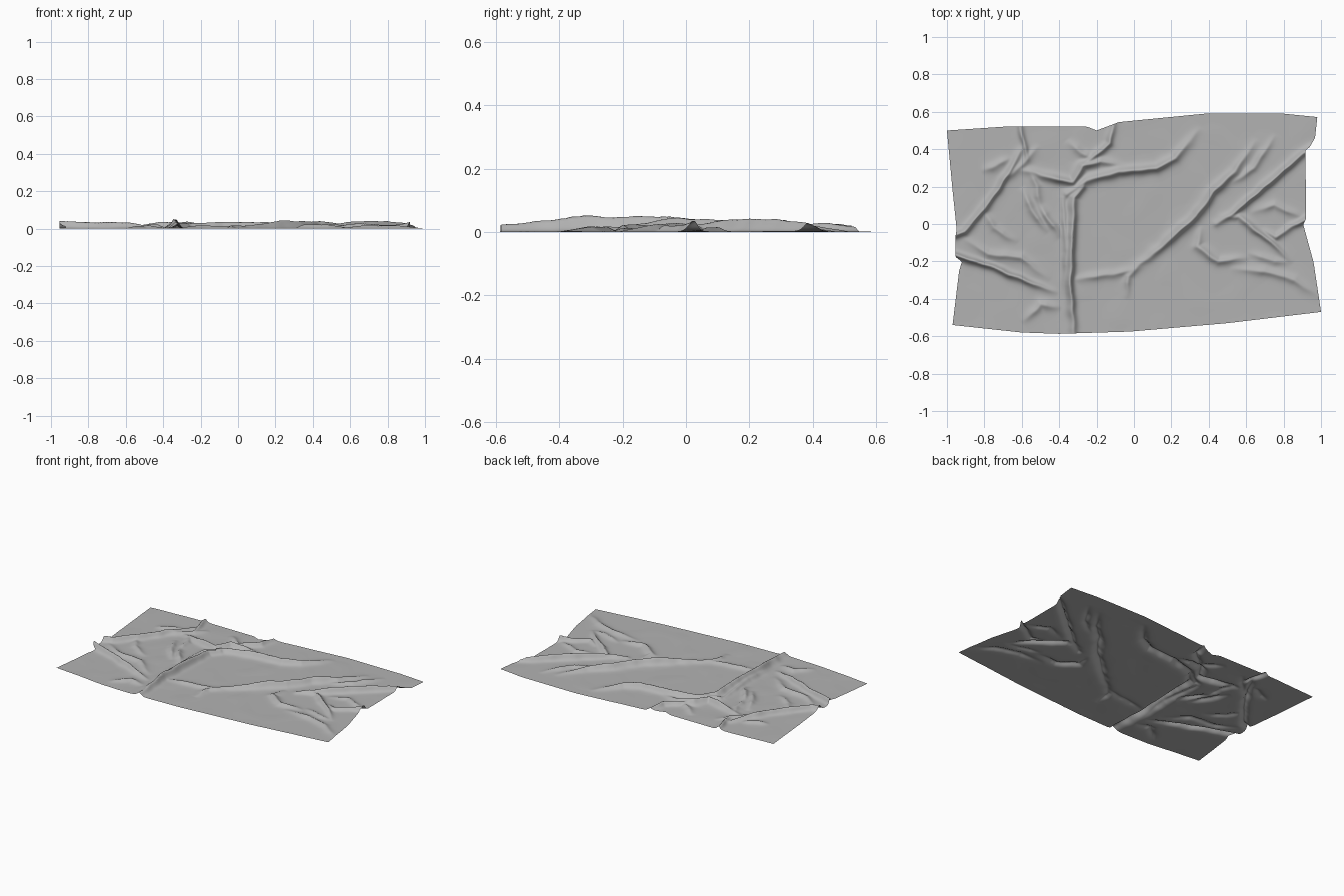
import bpy, bmesh, math
from mathutils import Vector, noise

NU, NV = 300, 175          # sheet resolution
folds = []


def lerp(a, b, t):
    return a + (b - a) * t


def fold(h0, h1, h2, width, *xy, lean=1.0):
    """Raised crease along a path; heights at its start, middle and end."""
    width *= .82
    pts = [(xy[i], xy[i + 1]) for i in range(0, len(xy), 2)]
    lens = [math.dist(a, b) for a, b in zip(pts, pts[1:])]
    r = width * max(1, lean) * 3.5
    folds.append((h0, h1, h2, width, lean, pts, lens, sum(lens), r,
                  min(xy[::2]) - r, max(xy[::2]) + r, min(xy[1::2]) - r, max(xy[1::2]) + r))


def fold_height(f, x, y):
    h0, h1, h2, w, lean, pts, lens, total, r, x0, x1, y0, y1 = f
    if not (x0 < x < x1 and y0 < y < y1):
        return 0.0
    best, at, side, run = r, 0, 0, 0
    for (ax, ay), (bx, by), l in zip(pts, pts[1:], lens):
        dx, dy = (bx - ax) / l, (by - ay) / l
        t = min(l, max(0, (x - ax) * dx + (y - ay) * dy))
        d = math.hypot(x - ax - dx * t, y - ay - dy * t)
        if d < best:
            best, at = d, (run + t) / total
            side = dx * (y - ay) - dy * (x - ax)
        run += l
    if best >= r:
        return 0.0
    h = lerp(h0, h1, min(1, at * 3)) if at < .5 else lerp(h2, h1, min(1, (1 - at) * 3))
    if side > 0:
        w *= lean
    q = best / w
    return h * math.exp(-q * q / (0.6 + 0.5 * q))


def edge(points):
    """Piecewise linear outline lookup."""
    def f(t):
        for (a, va), (b, vb) in zip(points, points[1:]):
            if t <= b:
                return lerp(va, vb, max(0, (t - a) / (b - a)))
        return points[-1][1]
    return f


# Outline of the sheet
top = edge([(-1, .50), (-.7, .52), (-.61, .522), (-.25, .52), (-.2, .50),
            (-.08, .545), (.4, .592), (.8, .59), (.98, .572)])
bottom = edge([(-.97, -.54), (-.6, -.58), (-.4, -.587), (-.02, -.575), (.5, -.53), (1, -.47)])
left = edge([(-.54, -.97), (-.25, -.935), (-.2, -.92), (-.175, -.955), (-.07, -.955),
             (-.03, -.948), (.18, -.97), (.5, -1)])
right = edge([(-.47, 1), (-.2, .96), (0, .905), (.03, .92), (.39, .917), (.41, .94),
              (.46, .968), (.57, .98)])

# Creases on the left half
fold(.010, .034, .034, .020, -.6, .41, -.67, .27, -.8, .08, -.91, -.04, -.96, -.06)
fold(.020, .025, .012, .018, -.61, .53, -.59, .44, -.57, .35)
fold(.040, .034, .0, .020, -.96, -.165, -.75, -.23, -.58, -.305, -.4, -.37, lean=.8)
fold(.020, .049, .025, .020, -.32, -.6, -.34, -.3, -.33, -.05, -.32, .14, -.27, .2, lean=1.5)
fold(.0, .022, .010, .020, -.38, -.4, -.36, -.15, -.38, .14)
fold(.008, .034, .006, .024, -.6, .29, -.45, .25, -.33, .225, -.27, .31, -.18, .335, -.07, .31)
fold(.02, .036, .0, .026, -.36, .16, -.25, .235, -.08, .28, .12, .3, .22, .35, .36, .52)
fold(.015, .028, .012, .020, -.11, .54, -.13, .43, -.28, .31)
fold(.0, .022, .0, .024, -.52, .12, -.45, .02, -.39, -.08)
fold(.0, .020, .0, .024, -.6, .2, -.55, .08, -.46, -.05)
fold(.0, .018, .0, .024, -.93, -.06, -.78, -.16, -.6, -.18, -.45, -.3)
fold(.0, .016, .0, .024, -.72, .2, -.62, .3, -.5, .42)
fold(.0, .014, .0, .024, -.82, .1, -.75, -.02, -.62, -.1)
fold(.0, .016, .0, .024, -.6, -.53, -.5, -.43, -.38, -.45)
fold(.0, .014, .0, .024, -.82, .28, -.74, .31, -.65, .36)
fold(.0, .016, .0, .024, -.36, .45, -.28, .38, -.2, .34)
fold(.0, .016, .0, .024, -.58, .33, -.52, .2, -.5, .05)

# Creases on the right half
fold(.004, .040, .0, .026, -.04, -.27, .15, -.12, .33, .04, .42, .17, .54, .28, .66, .46)
fold(.025, .040, .012, .020, .97, .42, .9, .375, .7, .2, .52, .05, .44, -.0)
fold(.036, .020, .0, .018, .93, .03, .85, -.01, .76, -.07, .68, -.02)
fold(.0, .026, .0, .020, .44, .04, .56, .04, .66, -.04, .76, -.12, .85, -.21)
fold(.0, .022, .0, .024, .36, .0, .34, -.12, .45, -.2, .62, -.18)
fold(.0, .016, .0, .024, .5, -.24, .7, -.25, .86, -.3, 1, -.4)
fold(.0, .016, .0, .024, -.36, -.3, -.2, -.28, -.03, -.25, .08, -.22)
fold(.0, .016, .0, .022, -.04, -.4, -.03, -.28, .06, -.18)
fold(.0, .016, .0, .022, .5, .2, .64, .3, .76, .48)
fold(.0, .014, .0, .022, .62, .06, .75, .1, .92, .03)
fold(.0, .012, .0, .022, .6, -.15, .75, -.2, .84, -.2)

# Wrinkled sheet
bm = bmesh.new()
rows = []
for j in range(NV + 1):
    v = j / NV
    yl, yr = lerp(-.54, .5, v), lerp(-.47, .572, v)
    row = []
    for i in range(NU + 1):
        u = i / NU
        x = lerp(left(yl), right(yr), u)
        y = lerp(bottom(x), top(x), v)
        n = noise.noise(Vector((x * 14, y * 14, 0)))
        m = noise.noise(Vector((x * 14, y * 14, 9)))
        px, py = x + n * .006, y + m * .006
        z = sum(fold_height(f, px, py) ** 2.5 for f in folds) ** .4
        z *= 1 + .12 * n
        z += .003 * max(0, noise.noise(Vector((x * 6, y * 6, 4))))
        row.append(bm.verts.new((x, y, max(0, z))))
    rows.append(row)
for a, b in zip(rows, rows[1:]):
    for i in range(NU):
        bm.faces.new((a[i], a[i + 1], b[i + 1], b[i]))
mesh = bpy.data.meshes.new("crumpled_sheet")
bm.to_mesh(mesh)
bm.free()
sheet = bpy.data.objects.new("crumpled_sheet", mesh)
bpy.context.collection.objects.link(sheet)
for p in mesh.polygons:
    p.use_smooth = True

# Mid grey cloth
cloth = bpy.data.materials.new("grey_cloth")
cloth.diffuse_color = (.45, .45, .45, 1)
mesh.materials.append(cloth)
